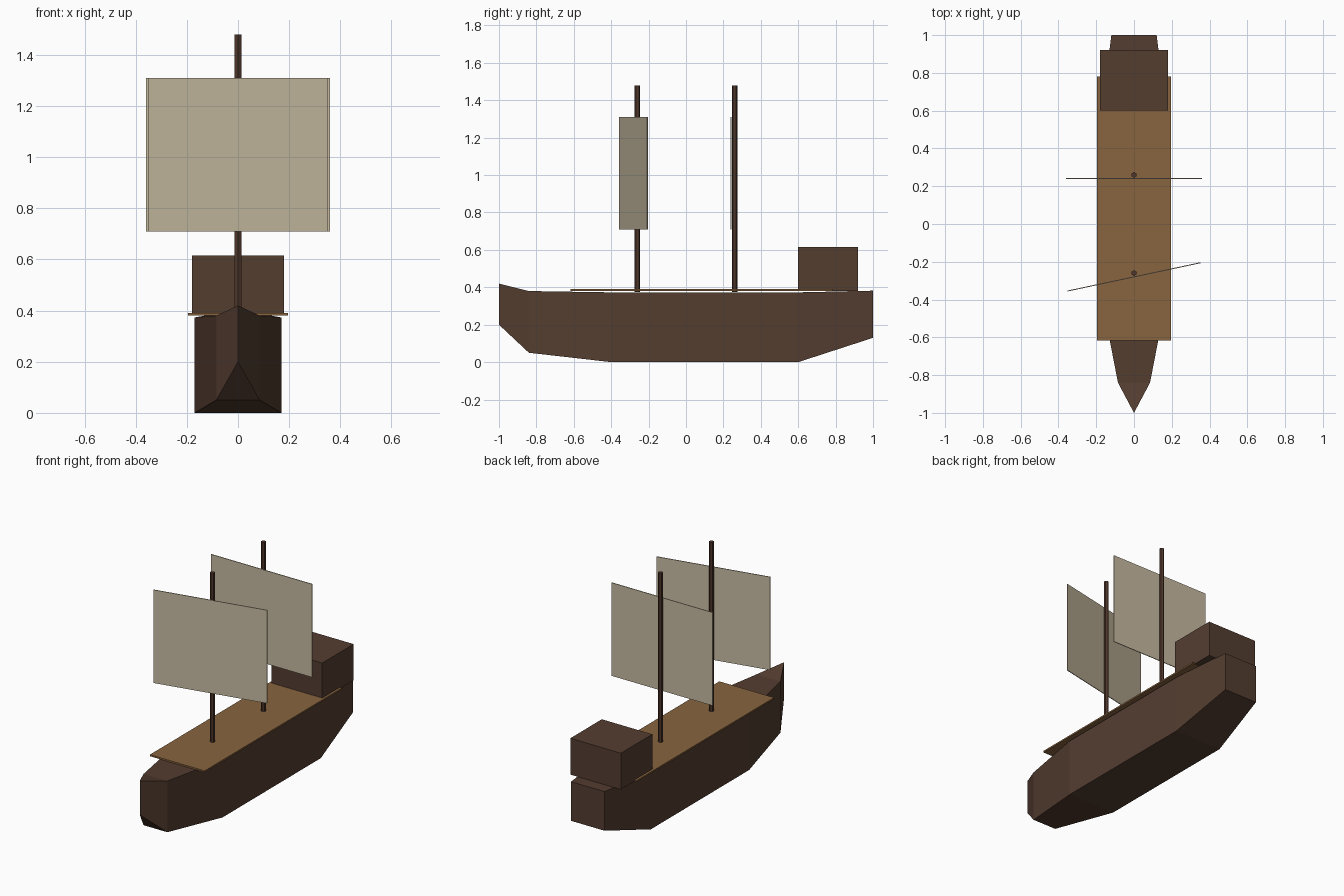
import bpy
import bmesh
import math

default = bpy.data.objects.get("Cube")
if default:
    bpy.data.objects.remove(default, do_unlink=True)


def make_material(name, rgb):
    """Flat material from 8-bit display values, stored as linear."""
    linear = [((c / 255 + 0.055) / 1.055) ** 2.4 for c in rgb]
    mat = bpy.data.materials.new(name)
    mat.use_nodes = True
    mat.diffuse_color = (*linear, 1)
    shader = next(n for n in mat.node_tree.nodes if n.type == "BSDF_PRINCIPLED")
    shader.inputs["Base Color"].default_value = (*linear, 1)
    shader.inputs["Roughness"].default_value = 0.9
    return mat


dark_wood = make_material("dark wood", (84, 61, 48))
mast_wood = make_material("mast wood", (78, 54, 42))
deck_wood = make_material("deck wood", (136, 100, 63))
canvas = make_material("sail canvas", (198, 186, 160))


def add_object(name, bm, mat, location=(0, 0, 0), turn=0):
    bmesh.ops.recalc_face_normals(bm, faces=bm.faces)
    mesh = bpy.data.meshes.new(name)
    bm.to_mesh(mesh)
    bm.free()
    mesh.materials.append(mat)
    obj = bpy.data.objects.new(name, mesh)
    obj.location = location
    obj.rotation_euler.z = math.radians(turn)
    bpy.context.collection.objects.link(obj)
    return obj


def add_box(name, size, location, mat, turn=0):
    bm = bmesh.new()
    bmesh.ops.create_cube(bm, size=1)
    bmesh.ops.scale(bm, vec=size, verts=bm.verts)
    return add_object(name, bm, mat, location, turn)


def add_mast(name, y):
    bottom, top = 0.375, 1.48
    bm = bmesh.new()
    bmesh.ops.create_cone(bm, cap_ends=True, segments=6, radius1=0.015,
                          radius2=0.015, depth=top - bottom)
    add_object(name, bm, mast_wood, (0, y, (top + bottom) / 2))


# Hull: rectangular cross-sections (y, half width, keel, rim) bridged bow to stern
stations = [(-1.0, 0, 0.20, 0.42), (-0.84, 0.085, 0.05, 0.38),
            (-0.4, 0.17, 0, 0.373), (0.6, 0.17, 0, 0.373),
            (1.0, 0.12, 0.13, 0.382)]
bm = bmesh.new()
rings = [[bm.verts.new(p) for p in
          ((-w, y, low), (w, y, low), (w, y, high), (-w, y, high))]
         for y, w, low, high in stations]
for a, b in zip(rings, rings[1:]):
    for i in range(4):
        j = (i + 1) % 4
        bm.faces.new((a[i], a[j], b[j], b[i]))
bm.faces.new(rings[-1])
# Collapse the zero-width bow section into a sharp stem
bmesh.ops.remove_doubles(bm, verts=bm.verts, dist=0.0001)
add_object("hull", bm, dark_wood)

# Deck planking and stern cabin
add_box("deck", (0.39, 1.4, 0.01), (0, 0.082, 0.385), deck_wood)
add_box("stern_cabin", (0.36, 0.32, 0.234), (0, 0.76, 0.498), dark_wood)

# Masts and sails; the fore sail is swung round
for label, y, turn in (("fore", -0.26, 12), ("main", 0.26, 0)):
    add_mast(label + "_mast", y)
    add_box(label + "_sail", (0.72, 0.005, 0.6), (0, y - 0.02, 1.01), canvas, turn)
